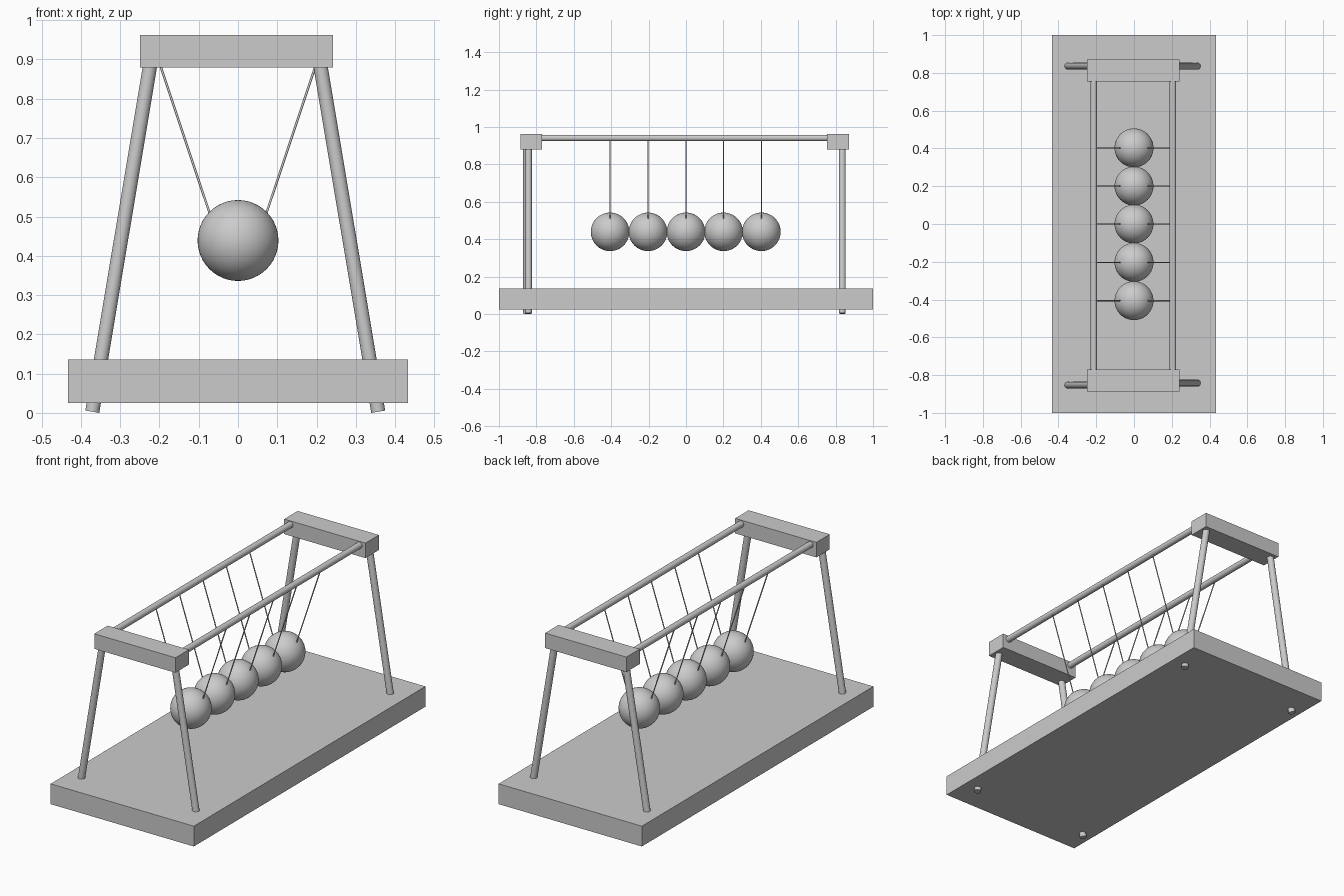
import bpy
from math import radians
from mathutils import Vector

if "Cube" in bpy.data.objects:
    bpy.data.objects.remove(bpy.data.objects["Cube"])


def box(name, lo, hi):
    lo, hi = Vector(lo), Vector(hi)
    bpy.ops.mesh.primitive_cube_add(size=1, location=(lo + hi) / 2)
    ob = bpy.context.object
    ob.name = name
    ob.scale = hi - lo
    bpy.ops.object.transform_apply(location=False, rotation=False, scale=True)
    return ob


def rod(name, a, b, radius, sides=32):
    a, b = Vector(a), Vector(b)
    d = b - a
    bpy.ops.mesh.primitive_cylinder_add(
        vertices=sides, radius=radius, depth=d.length, location=(a + b) / 2,
        rotation=d.to_track_quat('Z', 'Y').to_euler())
    ob = bpy.context.object
    ob.name = name
    bpy.ops.object.shade_smooth_by_angle(angle=radians(40))
    return ob


# base slab
box("base", (-0.433, -1, 0.025), (0.433, 1, 0.136))

# end blocks that join the legs and rails
box("front_crossbar", (-0.249, -0.886, 0.88), (0.242, -0.77, 0.962))
box("back_crossbar", (-0.249, 0.755, 0.88), (0.242, 0.871, 0.962))

# splayed legs, passing through the base
cx = -0.007
for end, ys in (("front", (-0.853, -0.842)), ("back", (0.836, 0.836))):
    for side, sx, y in (("left", -1, ys[0]), ("right", 1, ys[1])):
        rod(f"{end}_{side}_leg", (cx + sx * 0.364, y, 0.003),
            (cx + sx * 0.211, y, 0.92), 0.018)

# top rails
rails = {"left": -0.213, "right": 0.206}
for side, x in rails.items():
    rod(f"{side}_rail", (x, -0.80, 0.941), (x, 0.79, 0.941), 0.017)

# hanging balls, each on two strings
for i, y in enumerate((-0.406, -0.203, 0, 0.201, 0.403), 1):
    bpy.ops.mesh.primitive_uv_sphere_add(segments=48, ring_count=24,
                                         radius=0.103, location=(0, y, 0.439))
    bpy.context.object.name = f"ball_{i}"
    bpy.ops.object.shade_smooth()
    for side, x in rails.items():
        sx = -1 if x < 0 else 1
        rod(f"{side}_string_{i}", (sx * 0.066, y, 0.49),
            (sx * 0.213, y, 0.93), 0.003, 12)
